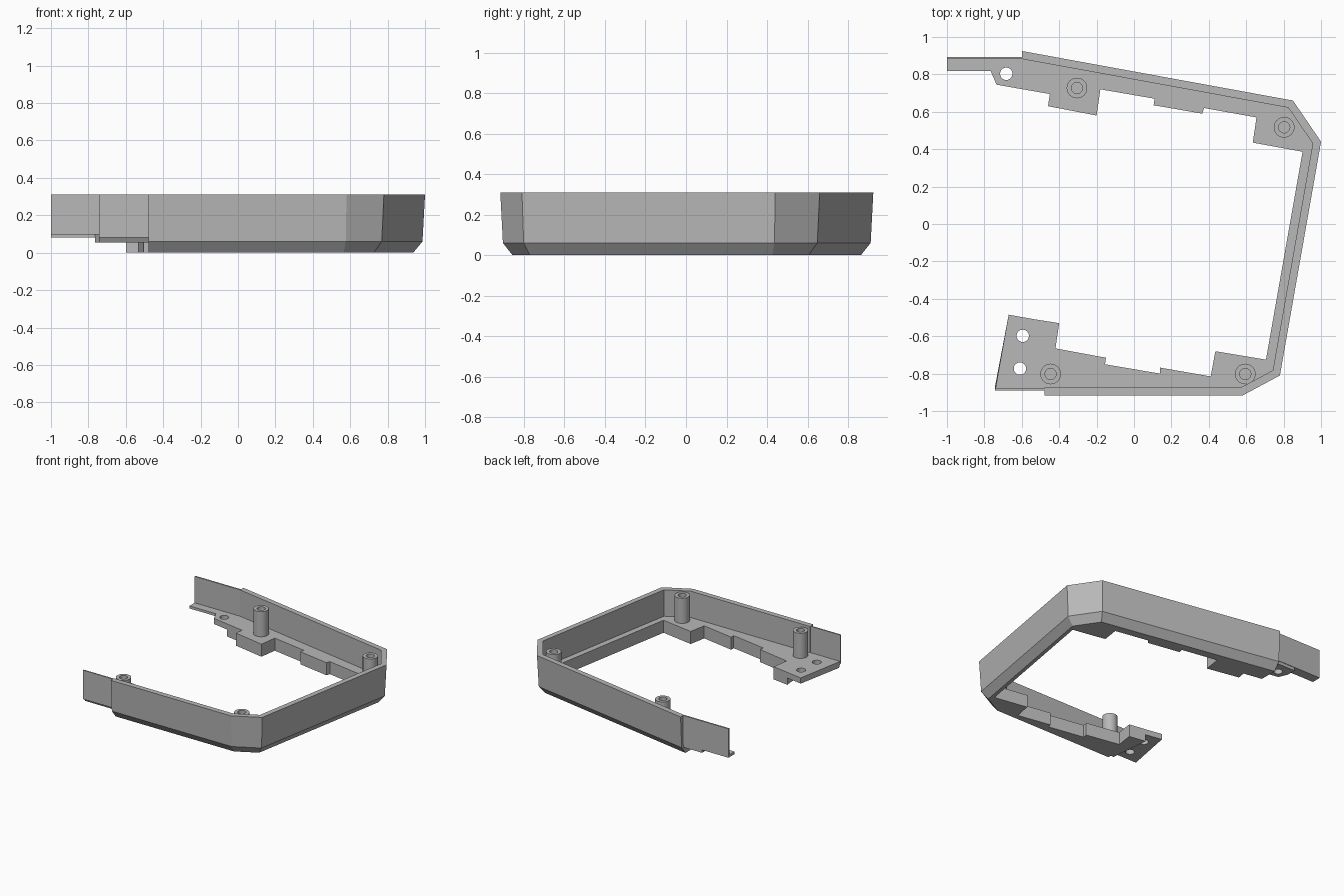
import bpy
import bmesh
import math
from mathutils import Vector

if "Cube" in bpy.data.objects:
    bpy.data.objects.remove(bpy.data.objects["Cube"], do_unlink=True)

grey = bpy.data.materials.new("plain_grey")
grey.use_nodes = True
grey.diffuse_color = (0.48, 0.48, 0.48, 1)
grey.node_tree.nodes["Principled BSDF"].inputs["Base Color"].default_value = (0.48, 0.48, 0.48, 1)

TOP, FLOOR, RAISED = 0.31, 0.10, 0.055
# Outer rim path, from the rear end round to the front end
PATH = [Vector(p) for p in [(-0.6, 0.925), (0.85, 0.66), (1.0, 0.44),
                            (0.78, -0.81), (0.58, -0.917), (-0.478, -0.917)]]


def finish(name, bm):
    bmesh.ops.recalc_face_normals(bm, faces=bm.faces)
    mesh = bpy.data.meshes.new(name)
    bm.to_mesh(mesh)
    bm.free()
    mesh.materials.append(grey)
    obj = bpy.data.objects.new(name, mesh)
    bpy.context.collection.objects.link(obj)
    return obj


def inset(distance):
    """Rim path moved inwards with mitred corners and square-cut ends."""
    dirs = [(b - a).normalized() for a, b in zip(PATH, PATH[1:])]
    norms = [Vector((d.y, -d.x)) for d in dirs]
    points = []
    for i, p in enumerate(PATH):
        if i in (0, len(PATH) - 1):
            n = norms[0] if i == 0 else norms[-1]
            points.append(p + Vector((0, distance / n.y)))
        else:
            m = (norms[i - 1] + norms[i]).normalized()
            points.append(p + m * (distance / m.dot(norms[i])))
    return points


def prism(name, outline, low, high, chamfer_below=None):
    bm = bmesh.new()
    face = bm.faces.new([bm.verts.new((p[0], p[1], low)) for p in outline])
    out = bmesh.ops.extrude_face_region(bm, geom=[face])
    up = [v for v in out["geom"] if isinstance(v, bmesh.types.BMVert)]
    bmesh.ops.translate(bm, verts=up, vec=(0, 0, high - low))
    if chamfer_below is not None:
        for v in bm.verts:
            if v.co.z < low + 0.001 and v.co.y < chamfer_below:
                v.co.y += 0.025
    return finish(name, bm)


def box(name, x0, x1, y0, y1, z0, z1):
    return prism(name, [(x0, y0), (x1, y0), (x1, y1), (x0, y1)], z0, z1)


def lathe(name, x, y, rings, sides=32):
    """Stack of rings with both ends capped."""
    bm = bmesh.new()
    loops = []
    for r, z in rings:
        angles = [2 * math.pi * k / sides for k in range(sides)]
        loops.append([bm.verts.new((x + r * math.cos(a), y + r * math.sin(a), z)) for a in angles])
    for a, b in zip(loops, loops[1:]):
        for k in range(sides):
            j = (k + 1) % sides
            bm.faces.new((a[k], a[j], b[j], b[k]))
    bm.faces.new(loops[0])
    bm.faces.new(loops[-1])
    return finish(name, bm)


def drill(obj, x, y):
    cutter = lathe(obj.name + "_hole_cutter", x, y, [(0.033, -0.1), (0.033, 0.2)])
    cutter.hide_render = True
    cutter.hide_viewport = True
    mod = obj.modifiers.new("screw_hole", "BOOLEAN")
    mod.operation = "DIFFERENCE"
    mod.solver = "EXACT"
    mod.object = cutter


# Rim wall: section of (inset, height) swept along the path
section = [(0, TOP), (0.013, 0.06), (0.06, 0), (0.088, 0),
           (0.088, FLOOR), (0.042, FLOOR), (0.042, TOP)]
bm = bmesh.new()
rails = [[bm.verts.new((p.x, p.y, z)) for p in inset(d)] for d, z in section]
for a, b in zip(rails, rails[1:] + rails[:1]):
    for k in range(len(PATH) - 1):
        bm.faces.new((a[k], a[k + 1], b[k + 1], b[k]))
for end in (0, -1):
    bm.faces.new([rail[end] for rail in rails])
finish("rim_wall", bm)

# Stepped floors along the rear and front
edge = inset(0.088)
rear_steps = [(0.91, 0.385), (0.635, 0.435), (0.655, 0.57), (0.375, 0.62), (0.365, 0.59),
              (0.105, 0.635), (0.11, 0.67), (-0.18, 0.72), (-0.2, 0.58), (-0.46, 0.63),
              (-0.45, 0.695), (-0.6, 0.721)]
prism("rear_floor", edge[:3] + rear_steps, 0, FLOOR)
front_steps = [(-0.505, -0.83), (-0.535, -0.509), (-0.4, -0.53), (-0.42, -0.665), (-0.15, -0.715),
               (-0.155, -0.75), (0.14, -0.8), (0.14, -0.768), (0.41, -0.815), (0.435, -0.68),
               (0.715, -0.727)]
prism("front_floor", front_steps + edge[3:], 0, FLOOR)

# Raised end plates with screw holes
rear_tab = prism("rear_tab", [(-0.765, 0.815), (-0.735, 0.745), (-0.6, 0.721),
                              (-0.6, 0.89), (-0.765, 0.89)], RAISED, FLOOR)
drill(rear_tab, -0.683, 0.803)
front_tab = prism("front_tab", [(-0.67, -0.485), (-0.535, -0.509), (-0.505, -0.83),
                                (-0.478, -0.83), (-0.478, -0.888), (-0.742, -0.888)],
                  RAISED, FLOOR, chamfer_below=-0.85)
drill(front_tab, -0.595, -0.598)
drill(front_tab, -0.61, -0.773)

# Thin overlapping tongues at both ends
box("rear_tongue", -1.0, -0.59, 0.882, 0.894, 0.08, TOP)
box("rear_tongue_ledge", -1.0, -0.765, 0.817, 0.885, 0.08, FLOOR)
box("front_tongue", -0.742, -0.47, -0.89, -0.88, 0.08, TOP)

# Hollow screw posts
posts = {"rear_right": (-0.305, 0.727), "rear_left": (0.803, 0.517),
         "front_left": (0.595, -0.802), "front_right": (-0.446, -0.802)}
for label, (x, y) in posts.items():
    post = lathe(label + "_post", x, y, [(0.055, 0.09), (0.055, 0.3), (0.03, 0.3), (0.03, 0.11)])
    bpy.ops.object.select_all(action="DESELECT")
    post.select_set(True)
    bpy.context.view_layer.objects.active = post
    bpy.ops.object.shade_smooth_by_angle(angle=math.radians(30))
